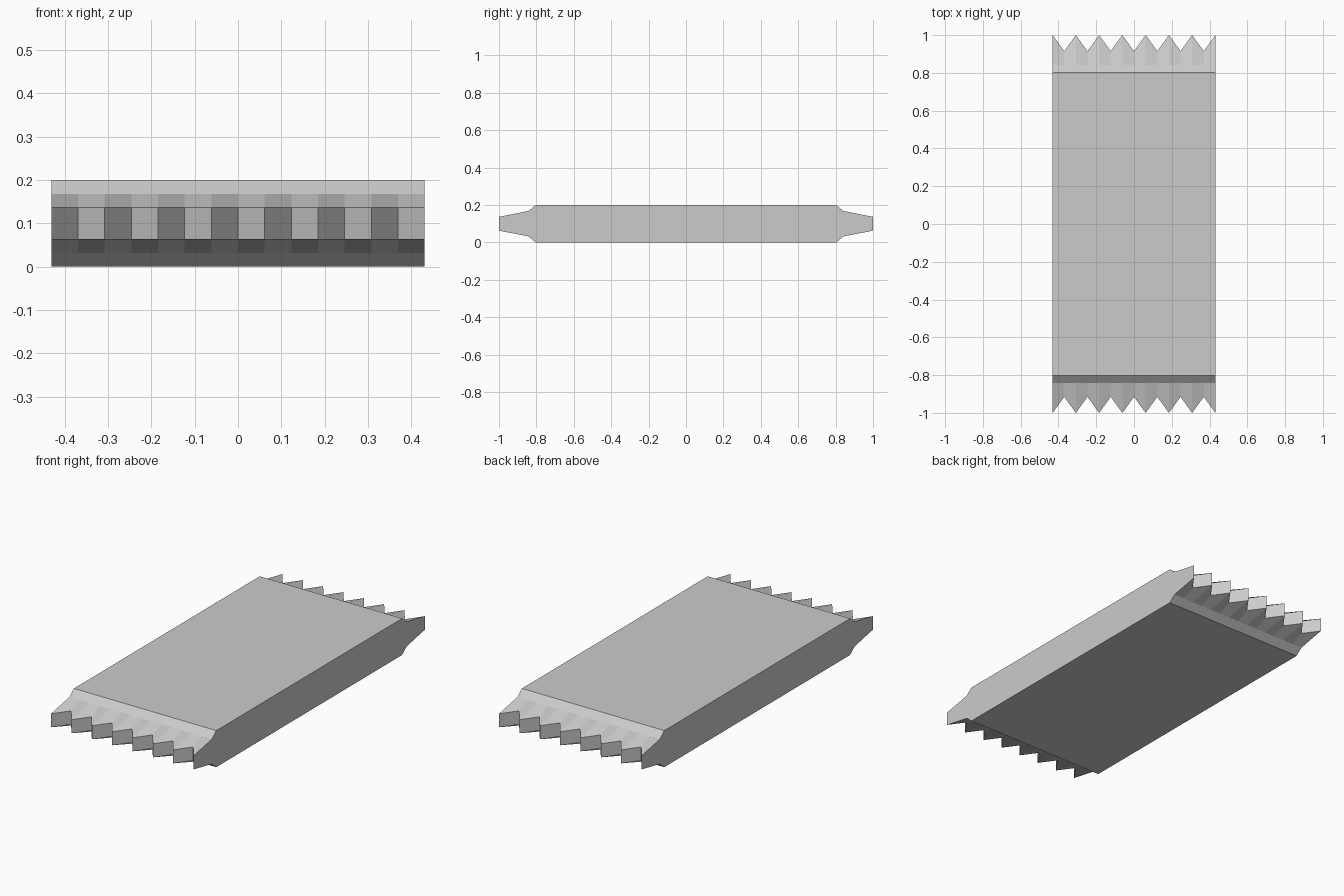
import bpy, bmesh

if "Cube" in bpy.data.objects:
    bpy.data.objects.remove(bpy.data.objects["Cube"])

HALF_W = 0.431   # half width in x
STEPS = 14       # zigzag segments across each crimped end
TIP, NOTCH = 1.0, 0.915


def section(x, y_end):
    """Closed side outline of the wrapper at one x position."""
    half = [(-y_end, 0.063), (-0.842, 0.032), (-0.803, 0.0)]
    lower = half + [(-y, z) for y, z in reversed(half)]
    upper = [(y, 0.2 - z) for y, z in reversed(lower)]
    return [(x, y, z) for y, z in lower + upper]


# Wrapped bar: side outlines lofted across x, ends alternating tip and notch
bm = bmesh.new()
rings = []
for i in range(STEPS + 1):
    x = -HALF_W + 2 * HALF_W * i / STEPS
    y_end = NOTCH if i % 2 else TIP
    rings.append([bm.verts.new(p) for p in section(x, y_end)])

for a, b in zip(rings, rings[1:]):
    n = len(a)
    for j in range(n):
        k = (j + 1) % n
        bm.faces.new((a[j], a[k], b[k], b[j]))

# Flat long sides
bm.faces.new(rings[0])
bm.faces.new(rings[-1])
bmesh.ops.recalc_face_normals(bm, faces=bm.faces[:])

# Merge the coplanar strips of the large top and bottom panels
for sign in (1, -1):
    panel = [f for f in bm.faces if f.normal.z * sign > 0.999]
    bmesh.ops.dissolve_faces(bm, faces=panel, use_verts=False)

mesh = bpy.data.meshes.new("bar_wrapper")
bm.to_mesh(mesh)
bm.free()
bpy.context.collection.objects.link(bpy.data.objects.new("bar_wrapper", mesh))
